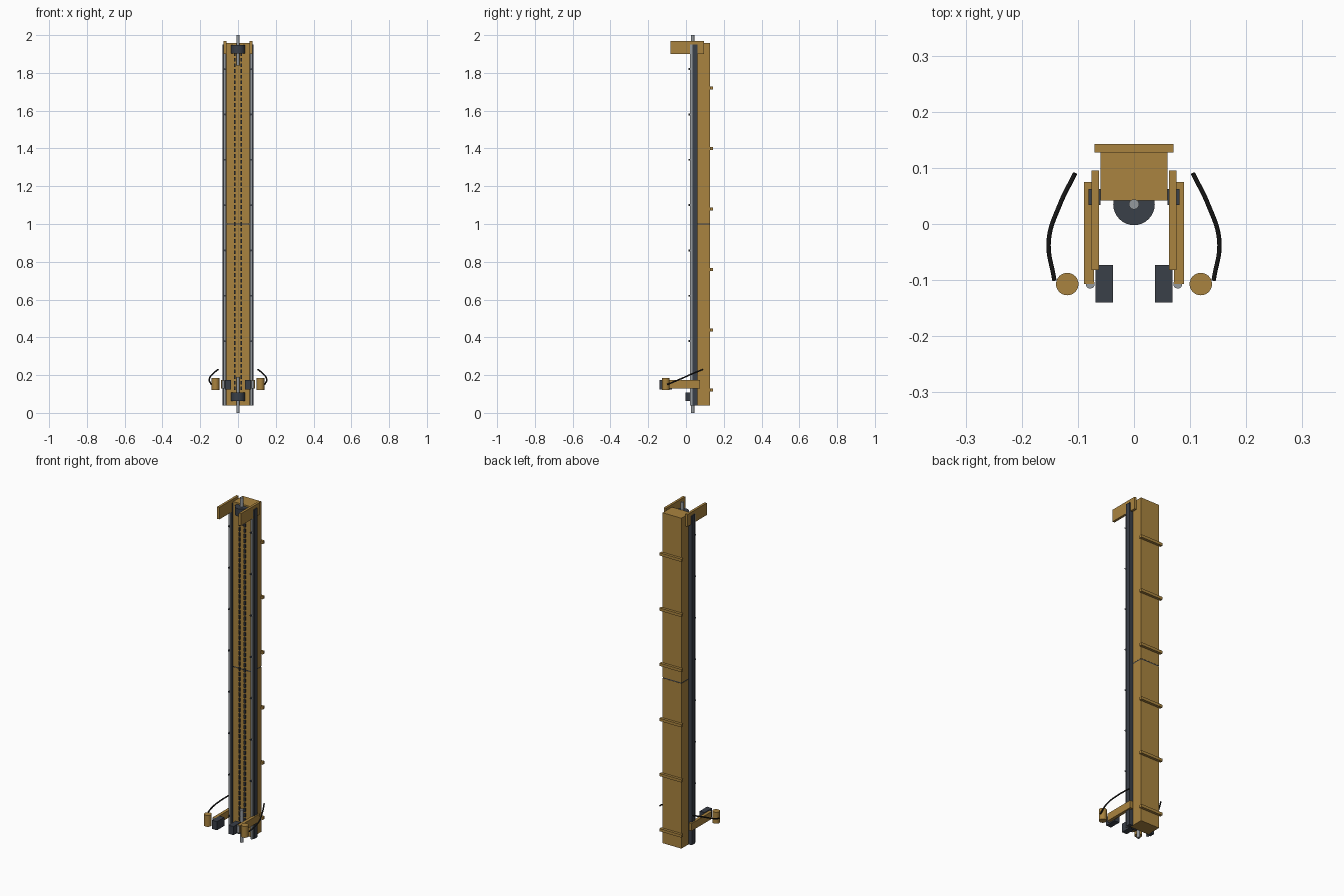
import bpy, bmesh
from mathutils import Matrix, Vector

if "Cube" in bpy.data.objects:
    bpy.data.objects.remove(bpy.data.objects["Cube"])


def make_mat(name, col):
    m = bpy.data.materials.new(name)
    m.diffuse_color = (*col, 1)
    m.use_nodes = True
    m.node_tree.nodes["Principled BSDF"].inputs["Base Color"].default_value = m.diffuse_color
    return m


GOLD = make_mat("ochre", (0.40, 0.23, 0.05))
DARK = make_mat("charcoal", (0.042, 0.05, 0.065))
BLACK = make_mat("black", (0.012, 0.012, 0.012))
STEEL = make_mat("steel", (0.30, 0.32, 0.34))


def finish(name, bm, mat, smooth=False):
    me = bpy.data.meshes.new(name)
    bm.to_mesh(me)
    bm.free()
    ob = bpy.data.objects.new(name, me)
    bpy.context.collection.objects.link(ob)
    me.materials.append(mat)
    if smooth:
        bpy.ops.object.select_all(action='DESELECT')
        ob.select_set(True)
        bpy.context.view_layer.objects.active = ob
        bpy.ops.object.shade_smooth_by_angle()
    return ob


def boxes(name, ranges, mat):
    """Axis-aligned boxes given as (x0, x1, y0, y1, z0, z1)."""
    bm = bmesh.new()
    for x0, x1, y0, y1, z0, z1 in ranges:
        size = Matrix.Diagonal((x1 - x0, y1 - y0, z1 - z0, 1))
        mid = Matrix.Translation(((x0 + x1) / 2, (y0 + y1) / 2, (z0 + z1) / 2))
        bmesh.ops.create_cube(bm, size=1, matrix=mid @ size)
    return finish(name, bm, mat)


def rods(name, items, r, mat, axis='Z', seg=32):
    """Cylinders given as (centre, length) along one axis."""
    bm = bmesh.new()
    rot = Matrix.Rotation(1.5707963, 4, 'X') if axis == 'Y' else Matrix()
    for c, length in items:
        bmesh.ops.create_cone(bm, cap_ends=True, segments=seg, radius1=r, radius2=r,
                              depth=length, matrix=Matrix.Translation(Vector(c)) @ rot)
    return finish(name, bm, mat, True)


# Mast in two sections with a dark joint between them
boxes("lower_mast", [(-.06, .06, .042, .128, .04, .997)], GOLD)
boxes("upper_mast", [(-.06, .06, .042, .128, 1.003, 1.957)], GOLD)
boxes("mast_joint", [(-.059, .059, .043, .127, .995, 1.005)], DARK)

# Wall battens across the back
boxes("back_batten", [(-.07, .07, .127, .143, .112 + .32 * i, .128 + .32 * i)
                      for i in range(6)], GOLD)

# Bearings and shaft stubs at both ends
rods("bearing", [((0, .035, .085), .045), ((0, .035, 1.926), .045)], .037, DARK)
rods("shaft", [((0, .035, .095), .19), ((0, .035, 1.92), .16)], .009, STEEL)

for s, side in ((-1, "left"), (1, "right")):
    def sym(x0, x1, *rest):
        return (min(s * x0, s * x1), max(s * x0, s * x1), *rest)

    # Guide rail with steel running strip and bolt heads
    boxes(side + "_rail", [sym(.06, .081, .034, .062, .04, 1.95)], DARK)
    boxes(side + "_rail_strip", [sym(.064, .076, .021, .034, .04, 1.95)], STEEL)
    rods(side + "_rail_bolts", [((s * .07, .018, .14 + .24 * i), .008) for i in range(8)],
         .005, DARK, 'Y', 12)

    # Drive chain links
    boxes(side + "_chain", [sym(.012, .021, .033, .042, .12 + .03 * i, .14 + .03 * i)
                            for i in range(60)], DARK)

    # Top bracket plate
    boxes(side + "_top_plate", [sym(.062, .076, -.082, .095, 1.90, 1.97)], GOLD)

    # Carriage arm with pin, pad and handle
    boxes(side + "_arm", [sym(.071, .089, -.107, .075, .13, .173)], GOLD)
    boxes(side + "_pad", [sym(.037, .069, -.14, -.073, .125, .175)], DARK)
    rods(side + "_arm_pin", [((s * .078, -.107, .151), .042)], .008, STEEL)
    rods(side + "_handle", [((s * .119, -.107, .153), .066)], .02, GOLD)

    # Hanging cable
    cu = bpy.data.curves.new(side + "_cable", 'CURVE')
    cu.dimensions = '3D'
    cu.bevel_depth = .004
    cu.bevel_resolution = 2
    cu.use_fill_caps = True
    pts = [(.105, .09, .23), (.132, .035, .208), (.152, -.03, .179), (.142, -.10, .15)]
    sp = cu.splines.new('BEZIER')
    sp.bezier_points.add(len(pts) - 1)
    for bp, (x, y, z) in zip(sp.bezier_points, pts):
        bp.co = (s * x, y, z)
        bp.handle_left_type = bp.handle_right_type = 'AUTO'
    cu.materials.append(BLACK)
    bpy.context.collection.objects.link(bpy.data.objects.new(side + "_cable", cu))
